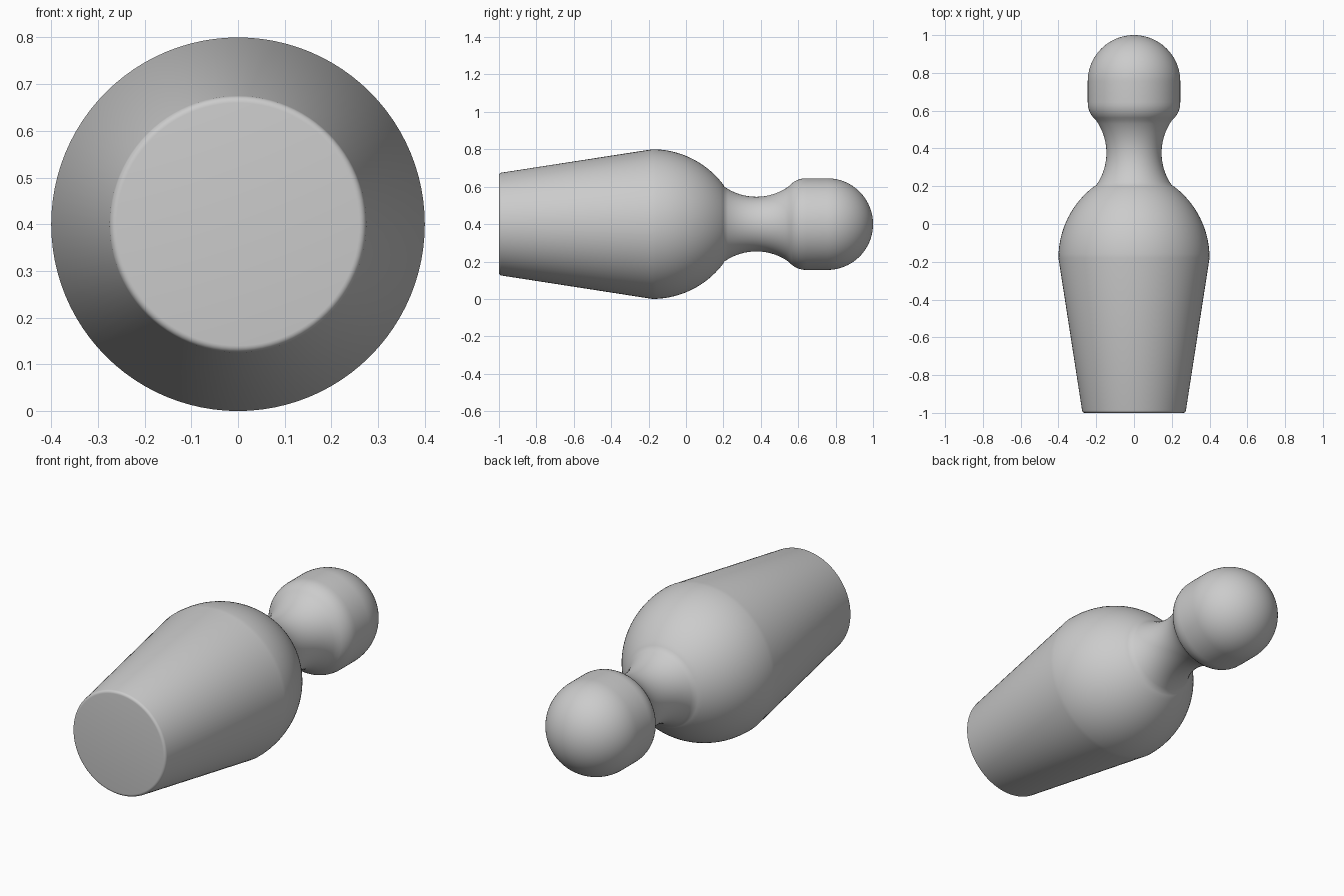
import bpy, bmesh, math
from mathutils import Vector, Matrix

cube = bpy.data.objects.get("Cube")
if cube:
    bpy.data.objects.remove(cube, do_unlink=True)

AXIS_HEIGHT = 0.4
SEGMENTS = 96

# Material
grey = bpy.data.materials.new("plain grey")
grey.use_nodes = True
colour = (0.6, 0.6, 0.6, 1)
grey.diffuse_color = colour
grey.node_tree.nodes["Principled BSDF"].inputs["Base Color"].default_value = colour


def arc(centre, radius, start, end, steps):
    """Profile points (along axis, radius) on a circle, angles in degrees."""
    pts = []
    for i in range(steps + 1):
        a = math.radians(start + (end - start) * i / steps)
        pts.append((centre[0] + radius * math.cos(a), centre[1] + radius * math.sin(a)))
    return pts


def arc_between(p, q, sagitta, steps):
    """Arc from p to q, bulging outward by the sagitta (inward if negative)."""
    p, q = Vector(p), Vector(q)
    chord = q - p
    half = chord.length / 2
    normal = Vector((-chord.y, chord.x)).normalized()
    radius = (half ** 2 + sagitta ** 2) / (2 * sagitta)
    centre = (p + q) / 2 + normal * (sagitta - radius)
    sweep = 2 * math.asin(half / radius)
    return [tuple(centre + Matrix.Rotation(-sweep * i / steps, 2) @ (p - centre))
            for i in range(steps + 1)]


# Profile from the flat base to the tip of the head
profile = [(-1, 0)]
profile += arc((-0.985, 0.26), 0.015, 180, 99, 5)      # rounded base rim
profile += arc((-0.18, -0.075), 0.475, 90, 37, 20)     # shoulder
neck_start, neck_end = (0.205, 0.2), (0.55, 0.202)
profile += arc_between(neck_start, neck_end, -0.055, 16)
profile += arc_between(neck_end, (0.645, 0.245), 0.012, 6)[1:]
profile += arc((0.755, 0), 0.245, 90, 0, 24)           # domed head

# Lathe the profile about the y axis
bm = bmesh.new()
verts = [bm.verts.new((r, y, 0)) for y, r in profile]
edges = [bm.edges.new(pair) for pair in zip(verts, verts[1:])]
bmesh.ops.spin(bm, geom=verts + edges, cent=(0, 0, 0), axis=(0, 1, 0),
               angle=math.tau, steps=SEGMENTS, use_merge=True)
bmesh.ops.remove_doubles(bm, verts=bm.verts, dist=0.0005)
bmesh.ops.recalc_face_normals(bm, faces=bm.faces)
mesh = bpy.data.meshes.new("peg_body")
bm.to_mesh(mesh)
bm.free()
mesh.materials.append(grey)

peg = bpy.data.objects.new("peg_body", mesh)
peg.location.z = AXIS_HEIGHT
bpy.context.collection.objects.link(peg)
bpy.ops.object.select_all(action='DESELECT')
peg.select_set(True)
bpy.context.view_layer.objects.active = peg
bpy.ops.object.shade_smooth_by_angle(angle=math.radians(35))
